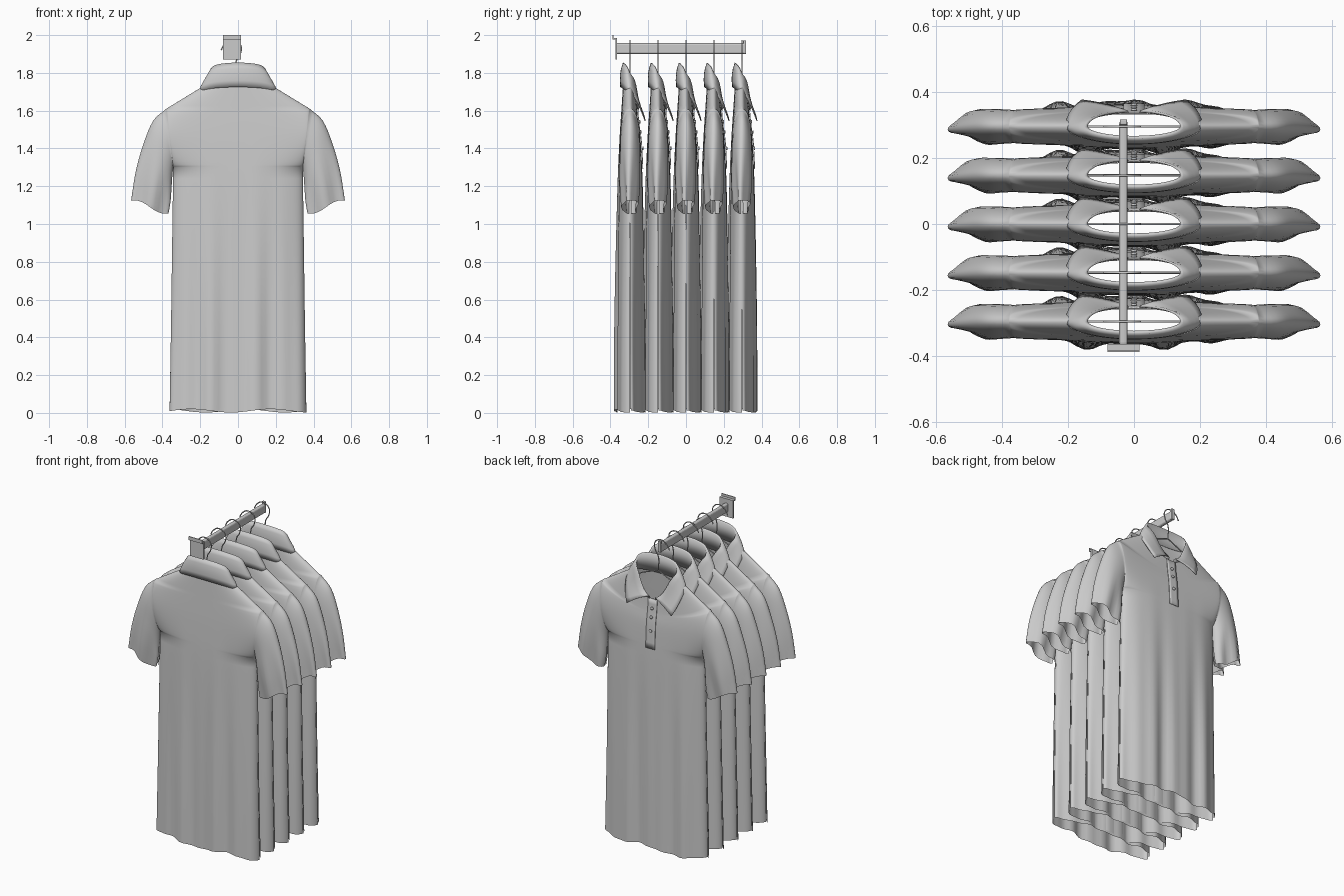
import bpy, bmesh
from math import sin, cos, pi, radians, sqrt
from mathutils import Vector

if "Cube" in bpy.data.objects:
    bpy.data.objects.remove(bpy.data.objects["Cube"])

SPACING = 0.148


def interp(tab, x, smooth=True):
    """Interpolate rows (x, a, b, ...) at x, returning a list."""
    x = min(max(x, tab[0][0]), tab[-1][0])
    i = max(k for k in range(len(tab) - 1) if tab[k][0] <= x)
    p, q = tab[i], tab[i + 1]
    h = q[0] - p[0]
    t = (x - p[0]) / h
    if not smooth:
        return [a + (b - a) * t for a, b in zip(p[1:], q[1:])]
    o, r = tab[max(i - 1, 0)], tab[min(i + 2, len(tab) - 1)]
    out = []
    for k in range(1, len(p)):
        m0 = (q[k] - o[k]) / (q[0] - o[0]) * h
        m1 = (r[k] - p[k]) / (r[0] - p[0]) * h
        out.append((2*t**3 - 3*t*t + 1) * p[k] + (t**3 - 2*t*t + t) * m0
                   + (3*t*t - 2*t**3) * q[k] + (t**3 - t*t) * m1)
    return out


def ramp(x, a, b):
    t = min(max((x - a) / (b - a), 0), 1)
    return t * t * (3 - 2 * t)


def add_grid(bm, rows):
    vs = [[bm.verts.new(p) for p in r] for r in rows]
    for a, b in zip(vs, vs[1:]):
        for k in range(len(a) - 1):
            bm.faces.new((a[k], a[k + 1], b[k + 1], b[k]))


def finish(bm, name, weld=1e-5):
    bmesh.ops.remove_doubles(bm, verts=bm.verts, dist=weld)
    bmesh.ops.recalc_face_normals(bm, faces=bm.faces)
    me = bpy.data.meshes.new(name)
    bm.to_mesh(me)
    bm.free()
    me.shade_smooth()
    return me


def solid(me, name, thick):
    ob = bpy.data.objects.new(name, me)
    bpy.context.collection.objects.link(ob)
    if thick:
        m = ob.modifiers.new("thickness", 'SOLIDIFY')
        m.thickness = thick
        m.offset = 0
    return ob


# Shirt profile: height, half width, half depth
ARM0, ARM1, NECK = 1.30, 1.61, 1.74
WIDTH = [(0, .362), (.5, .354), (ARM0, .343), (ARM1, .38), (1.72, .20), (NECK, .165)]
DEPTH = [(0, .074), (.6, .073), (1.2, .066), (1.45, .056), (1.62, .045), (NECK, .037)]


def edge_depth(z):
    t = (z - ARM0) / (ARM1 - ARM0)
    return 0.05 * sqrt(max(sin(pi * t), 0)) if 0 < t < 1 else 0


def body_point(s, z, f):
    """s runs -1..1 across the body, f is +1 chest or -1 back."""
    w = interp(WIDTH, z, False)[0]
    d, e = interp(DEPTH, z)[0], edge_depth(z)
    x = s * w
    y = f * (e + (d - e) * sqrt(max(1 - abs(s) ** 3, 0)))
    fold = 1 - ramp(z, .1, 1.5)
    y += fold * (.009 * cos(29 * x + .9) + .006 * sin(51 * x + f * .4))
    zz = z + (1 - ramp(z, 0, .4)) * (.011 + .009 * sin(15 * x + f))
    if f > 0:
        zz -= .14 * ramp(z, 1.38, NECK) * (1 - s * s)
    return Vector((x, y, zz))


# Sleeve sections: position, top x z, bottom x z, depth factor
SLEEVE = [(0, .38, 1.61, .343, 1.30, 1), (1, .45, 1.545, .348, 1.25, 1.05),
          (2, .502, 1.42, .352, 1.19, 1.05), (3, .541, 1.28, .357, 1.12, .95),
          (4, .566, 1.125, .368, 1.055, .75)]


def sleeve_point(u, z, f, side):
    t = (z - ARM0) / (ARM1 - ARM0)
    tx, tz, bx, bz, k = interp(SLEEVE, u)
    y = f * edge_depth(z) * k + ramp(u, 1, 4) * .010 * sin(11 * t + f * .6)
    x, zz = bx + (tx - bx) * t, bz + (tz - bz) * t
    zz -= ramp(u, 3, 4) * .012 * sin(pi * t * 2)
    return Vector((side * x, y, zz))


lower = [ARM0 * k / 22 for k in range(22)]
arm = [ARM0 + (ARM1 - ARM0) * (1 - cos(pi * k / 14)) / 2 for k in range(15)]
upper = [ARM1 + (NECK - ARM1) * k / 8 for k in range(1, 9)]
cols = [sin(pi / 2 * (k / 22 - 1)) for k in range(45)]

bm = bmesh.new()
for f in (1, -1):
    add_grid(bm, [[body_point(s, z, f) for s in cols] for z in lower + arm + upper])
    for side in (1, -1):
        add_grid(bm, [[sleeve_point(u / 4, z, f, side) for z in arm] for u in range(17)])
shirt_mesh = finish(bm, "shirt_body", 2e-4)

# Folded collar: stand, fold and pointed leaf
FOLD = [(0, 1.848), (.25, 1.83), (.5, 1.795), (.8, 1.74), (1, 1.61)]
EDGE = [(0, 1.725), (.25, 1.71), (.5, 1.70), (.66, 1.64), (.83, 1.54)]


def oval(a, rx, front, back):
    return rx * sin(a), (front if cos(a) > 0 else back) * cos(a), (1 + cos(a)) / 2


rows = []
for k in range(49):
    q = k / 48
    a, b = radians(7 + 346 * q), radians(50 + 260 * q)
    x, y, w = oval(a, .158, .042, .037)
    base = Vector((x, y, 1.735 - .14 * max(cos(a), 0) ** 2))
    x, y, w = oval(a, .142, .046, .030)
    top = Vector((x, y, interp(FOLD, w)[0]))
    if top.z < base.z + .015:
        top.z = base.z + .015
    x, y, w = oval(b, .207, .125, .050)
    tip = Vector((x, y, interp(EDGE, w)[0]))
    out = Vector((sin(b) * .012, cos(b) * .010, .004))
    crown = top + out * .7 + Vector((0, 0, .002))
    rows.append([base, top, crown] + [crown.lerp(tip, t) + out * sin(pi * t) * .8
                                      for t in (.25, .5, .75, 1)])
bm = bmesh.new()
add_grid(bm, rows)
collar_mesh = finish(bm, "collar")

# Button placket lying on the chest
bm = bmesh.new()
strip = []
for k in range(13):
    z = 1.29 + (NECK - 1.29) * k / 12
    strip.append([body_point(x / interp(WIDTH, z, False)[0], z, 1) + Vector((0, .004, 0))
                  for x in (-.032, -.016, 0, .016, .032)])
add_grid(bm, strip)
placket_mesh = finish(bm, "placket")

# Buttons
bm = bmesh.new()
for r in (3, 7, 10):
    c = strip[r][2]
    g = bmesh.ops.create_cone(bm, cap_ends=True, segments=12, radius1=.010, radius2=.008, depth=.006)
    for v in g["verts"]:
        v.co = Vector((v.co.x, v.co.z, v.co.y)) + c + Vector((0, .005, 0))
button_mesh = finish(bm, "buttons", 1e-6)


# Wire hanger: hook over the rail plus shoulder frame
def add_spline(cu, pts, kind, cyclic=False):
    sp = cu.splines.new(kind)
    seq = sp.points if kind == 'POLY' else sp.bezier_points
    seq.add(len(pts) - 1)
    for p, (x, z) in zip(seq, pts):
        if kind == 'POLY':
            p.co = (x, 0, z, 1)
        else:
            p.co = (x, 0, z)
            p.handle_left_type = p.handle_right_type = 'AUTO'
    sp.use_cyclic_u = cyclic


wire = bpy.data.curves.new("hanger_wire", 'CURVE')
wire.dimensions = '3D'
wire.bevel_depth = .0035
wire.bevel_resolution = 1
wire.resolution_u = 6
add_spline(wire, [(-.01, 1.77), (-.01, 1.86), (.012, 1.90), (.014, 1.945), (-.03, 1.972),
                  (-.072, 1.95), (-.09, 1.92)], 'BEZIER')
add_spline(wire, [(-.01, 1.77), (.10, 1.73), (.33, 1.60), (.33, 1.575),
                  (-.33, 1.575), (-.33, 1.60), (-.10, 1.73)], 'POLY', True)

# Five garments along the rail
for n in range(5):
    for me, name, thick in ((shirt_mesh, "shirt_body", 0), (collar_mesh, "collar", .004),
                            (placket_mesh, "placket", .004), (button_mesh, "buttons", 0),
                            (wire, "hanger", 0)):
        solid(me, f"{name}_{n + 1}", thick).location.y = (n - 2) * SPACING


def box(name, lo, hi, bevel=0):
    bm = bmesh.new()
    bmesh.ops.create_cube(bm, size=1)
    for v in bm.verts:
        v.co = [l + (c + .5) * (h - l) for l, h, c in zip(lo, hi, v.co)]
    me = bpy.data.meshes.new(name)
    bm.to_mesh(me)
    bm.free()
    ob = solid(me, name, 0)
    if bevel:
        m = ob.modifiers.new("bevel", 'BEVEL')
        m.width = bevel
        m.segments = 3


# Rail, end stop and wall bracket
box("rail", (-.045, -.37, 1.90), (-.019, .315, 1.958), .010)
box("rail_end_stop", (-.043, .302, 1.90), (-.021, .318, 1.972), .003)
box("bracket_plate", (-.08, -.374, 1.87), (.016, -.364, 1.985))
box("bracket_ledge", (-.08, -.386, 1.977), (.016, -.364, 1.985))
box("bracket_lip", (-.08, -.388, 1.977), (.016, -.383, 2.0))
